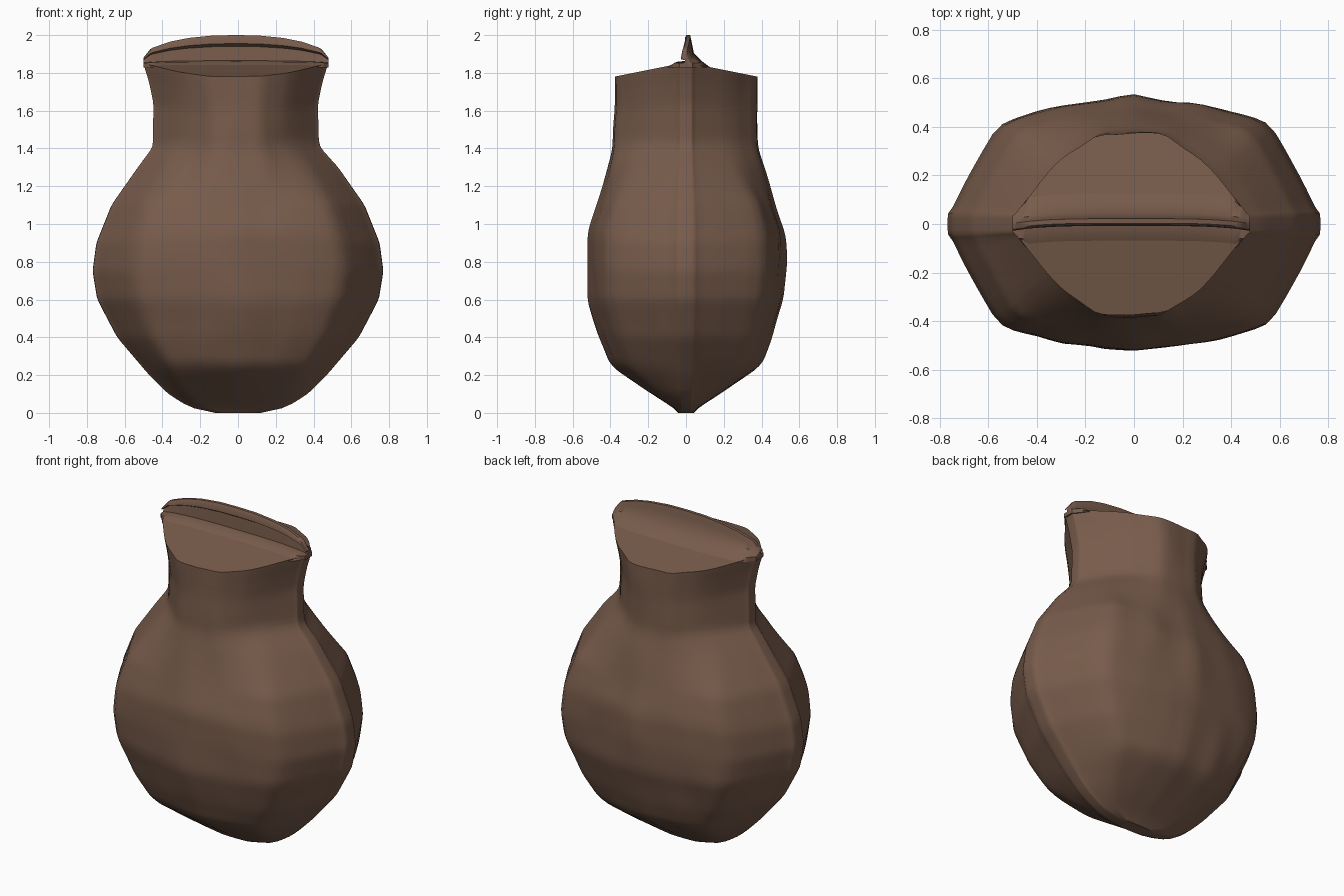
import bpy, math
from mathutils import Vector, noise

cube = bpy.data.objects.get("Cube")
if cube:
    bpy.data.objects.remove(cube)

# One clay colour
clay = bpy.data.materials.new("brown clay")
clay.use_nodes = True
clay.diffuse_color = (0.185, 0.105, 0.07, 1)
clay.node_tree.nodes["Principled BSDF"].inputs["Base Color"].default_value = clay.diffuse_color

# Profiles: half width and half depth by height, and depth falloff across the width
WIDTH = [(0, .12), (.02, .24), (.1, .37), (.2, .47), (.4, .64), (.6, .745), (.75, .77),
         (.9, .75), (1.1, .67), (1.3, .53), (1.41, .44), (1.6, .435), (1.7, .46), (1.78, .49)]
DEPTH = [(0, .025), (.1, .18), (.25, .4), (.4, .46), (.6, .52), (.8, .53), (.95, .525),
         (1.1, .475), (1.4, .385), (1.6, .375), (1.78, .38)]
BODY_CURVE = [(0, 1), (.4, .92), (.65, .82), (.74, .75), (.91, .29), (1, 0)]
NECK_CURVE = [(0, 1), (.29, .97), (.57, .71), (.71, .51), (1, 0)]
RIM_TOP = [(0, 2), (.12, 1.998), (.25, 1.985), (.35, 1.965), (.45, 1.93), (.49, 1.88)]
SEAM, NECK, LIP = .025, 1.4, 1.78


def lerp(table, t):
    for (a, va), (b, vb) in zip(table, table[1:]):
        if t <= b:
            return va + (vb - va) * max(0, (t - a) / (b - a))
    return table[-1][1]


def soft(table, t, r=.03):
    return sum(lerp(table, t + r * k) for k in (-1, 0, 1)) / 3


def depth_at(u, z):
    blend = min(1, max(0, (z - 1.1) / .35))
    g = soft(BODY_CURVE, abs(u)) * (1 - blend) + soft(NECK_CURVE, abs(u)) * blend
    if abs(u) > .999:
        g = 0
    return SEAM + (soft(DEPTH, z) - SEAM) * g


def lip_height(y):
    return LIP + .2 * max(0, .38 - abs(y))


def make(name, verts, faces, angle):
    mesh = bpy.data.meshes.new(name)
    mesh.from_pydata(verts, [], faces)
    mesh.materials.append(clay)
    obj = bpy.data.objects.new(name, mesh)
    bpy.context.collection.objects.link(obj)
    bpy.ops.object.select_all(action='DESELECT')
    obj.select_set(True)
    bpy.context.view_layer.objects.active = obj
    bpy.ops.object.mode_set(mode='EDIT')
    bpy.ops.mesh.select_all(action='SELECT')
    bpy.ops.mesh.remove_doubles(threshold=.0001)
    bpy.ops.mesh.normals_make_consistent(inside=False)
    bpy.ops.object.mode_set(mode='OBJECT')
    bpy.ops.object.shade_smooth_by_angle(angle=math.radians(angle))
    return obj


# Jar body: rings of a flattened pot with a narrow flat seam on each side
COLS, ROWS, STRIPS = 40, 72, 12
verts, faces = [], []
across = [math.cos(math.pi * k / COLS) for k in range(COLS + 1)]
ring = 2 * (COLS + 1)
for j in range(ROWS + 1):
    z = LIP * j / ROWS
    w = lerp(WIDTH, 0) if j == 0 else soft(WIDTH, z, .015)
    shift = -.012 * min(1, max(0, (z - 1.3) / .15))
    for side, row in ((-1, across), (1, across[::-1])):
        for u in row:
            y = side * depth_at(u, z)
            # hand-shaped unevenness, fading at the seam
            bump = .014 * noise.noise(Vector((u * w * 6, side * 3, z * 3)))
            y += side * bump * (1 - u * u) * min(1, z * 4)
            rise = max(0, (z - NECK) / (LIP - NECK))
            top = NECK + rise * (lip_height(y) - NECK) if rise else z
            verts.append((u * w + shift, y, top))
for j in range(ROWS):
    for k in range(ring):
        a, b = j * ring + k, j * ring + (k + 1) % ring
        faces.append((a, b, b + ring, a + ring))
faces.append(tuple(range(ring)))

# Closed sloping top, rising from both lips to the middle
last = ROWS * ring
start = len(verts)
for k in range(COLS + 1):
    front, back = verts[last + k], verts[last + ring - 1 - k]
    for s in range(STRIPS + 1):
        y = front[1] + (back[1] - front[1]) * s / STRIPS
        verts.append((front[0], y, lip_height(y)))
for k in range(COLS):
    for s in range(STRIPS):
        a = start + k * (STRIPS + 1) + s
        b = a + STRIPS + 1
        faces.append((a, b, b + 1, a + 1))
make("jar_body", verts, faces, 40)

# Upright mouth rim: a thin arched crest with a shallow recess in its front
SECTION = [(-.09, -.15), (-.045, .06), (.01, .1), (.016, .6), (-.008, .7), (-.004, .93),
           (.003, 1), (.022, 1), (.03, .75), (.042, .36), (.09, .05), (.13, -.15)]
BASE, SLICES = 1.85, 48
verts, faces = [], []
n = len(SECTION)
for k in range(SLICES + 1):
    u = -math.cos(math.pi * k / SLICES)
    x = u * .49
    limit = depth_at(u, LIP) + .002
    height = lerp(RIM_TOP, abs(x)) - BASE
    for y, f in SECTION:
        y = min(limit, max(-limit, y - .02 * u ** 4))
        z = BASE + f * (height if f > 0 else .15)
        verts.append((x - .011, y, z))
for k in range(SLICES):
    for i in range(n):
        a, b = k * n + i, k * n + (i + 1) % n
        faces.append((a, b, b + n, a + n))
faces += [tuple(range(n)), tuple(range(SLICES * n, SLICES * n + n))]
make("mouth_rim", verts, faces, 40)
